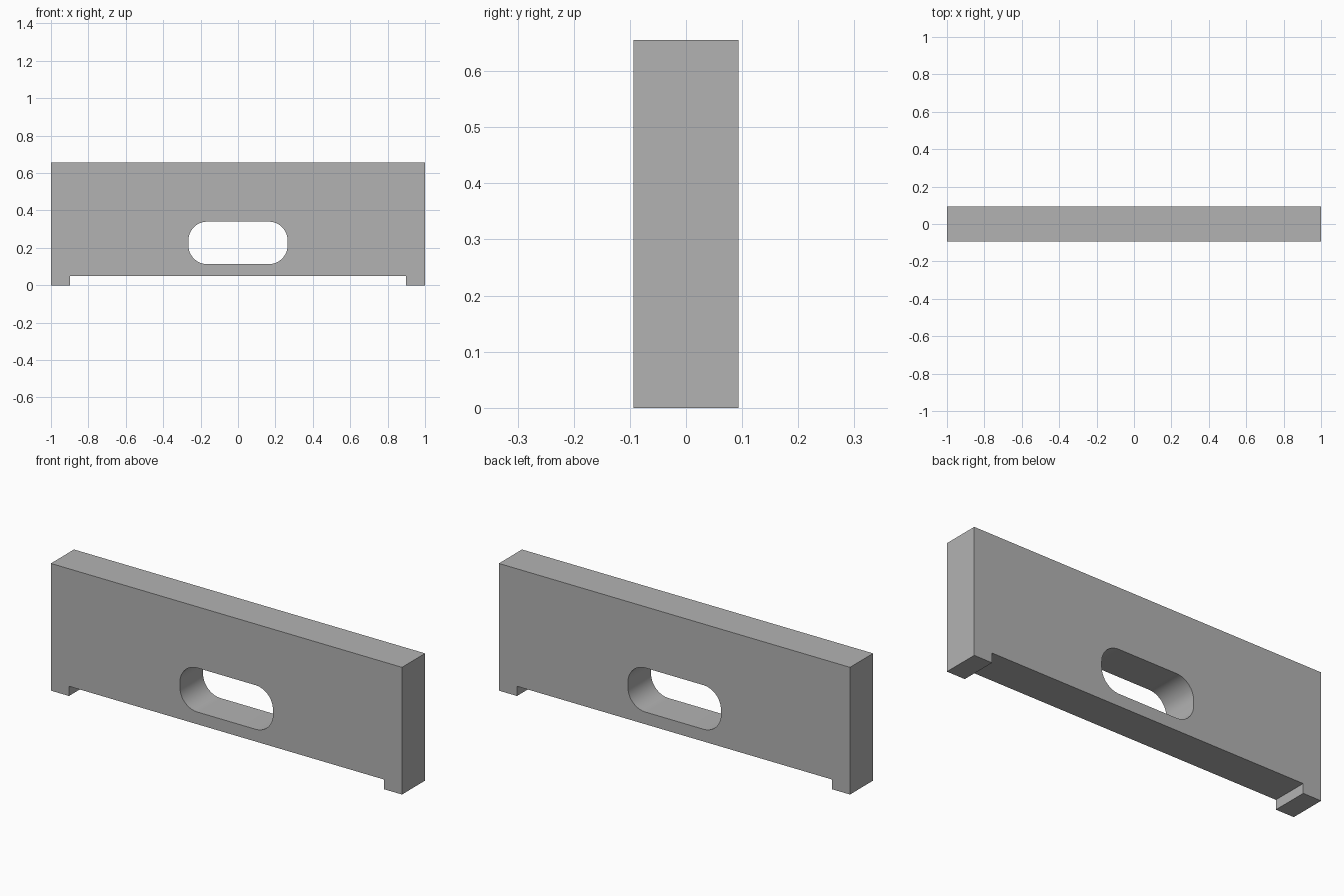
import bpy, bmesh
from math import cos, sin, pi

cube = bpy.data.objects.get("Cube")
if cube:
    bpy.data.objects.remove(cube, do_unlink=True)

HEIGHT, HALF_DEPTH = 0.655, 0.094
FOOT_HEIGHT, FOOT_INNER = 0.05, 0.897
SLOT_HALF, SLOT_LOW, SLOT_HIGH, SLOT_RADIUS = 0.265, 0.113, 0.34, 0.1
CORNER_STEPS = 16

grey = bpy.data.materials.new("plain grey")
grey.use_nodes = True
colour = (0.45, 0.45, 0.45, 1)
grey.diffuse_color = colour
grey.node_tree.nodes["Principled BSDF"].inputs["Base Color"].default_value = colour


def extrude_profile(name, points, half_depth):
    """Make a solid by extruding an x-z outline along y."""
    bm = bmesh.new()
    face = bm.faces.new([bm.verts.new((x, -half_depth, z)) for x, z in points])
    result = bmesh.ops.extrude_face_region(bm, geom=[face])
    verts = [v for v in result["geom"] if isinstance(v, bmesh.types.BMVert)]
    bmesh.ops.translate(bm, verts=verts, vec=(0, 2 * half_depth, 0))
    bmesh.ops.recalc_face_normals(bm, faces=bm.faces)
    mesh = bpy.data.meshes.new(name)
    bm.to_mesh(mesh)
    bm.free()
    mesh.materials.append(grey)
    obj = bpy.data.objects.new(name, mesh)
    bpy.context.collection.objects.link(obj)
    return obj


# Plate with a small foot at each end
half = [(FOOT_INNER, FOOT_HEIGHT), (FOOT_INNER, 0), (1, 0), (1, HEIGHT)]
plate = extrude_profile("slotted_plate", half + [(-x, z) for x, z in reversed(half)], HALF_DEPTH)

# Rounded slot outline
cx = SLOT_HALF - SLOT_RADIUS
low, high = SLOT_LOW + SLOT_RADIUS, SLOT_HIGH - SLOT_RADIUS
slot = []
for i, (x, z) in enumerate([(cx, high), (-cx, high), (-cx, low), (cx, low)]):
    for k in range(CORNER_STEPS + 1):
        a = (i + k / CORNER_STEPS) * pi / 2
        slot.append((x + SLOT_RADIUS * cos(a), z + SLOT_RADIUS * sin(a)))
cutter = extrude_profile("slot_cutter", slot, HALF_DEPTH * 2)
cutter.hide_render = True

# Cut the slot through the plate
cut = plate.modifiers.new("slot", 'BOOLEAN')
cut.operation = 'DIFFERENCE'
cut.solver = 'EXACT'
cut.object = cutter
bpy.ops.object.select_all(action='DESELECT')
bpy.context.view_layer.objects.active = plate
plate.select_set(True)
bpy.ops.object.modifier_apply(modifier=cut.name)
bpy.data.objects.remove(cutter, do_unlink=True)

# Smooth slot ends, sharp edges elsewhere
bpy.ops.object.shade_smooth_by_angle(angle=pi / 6)
